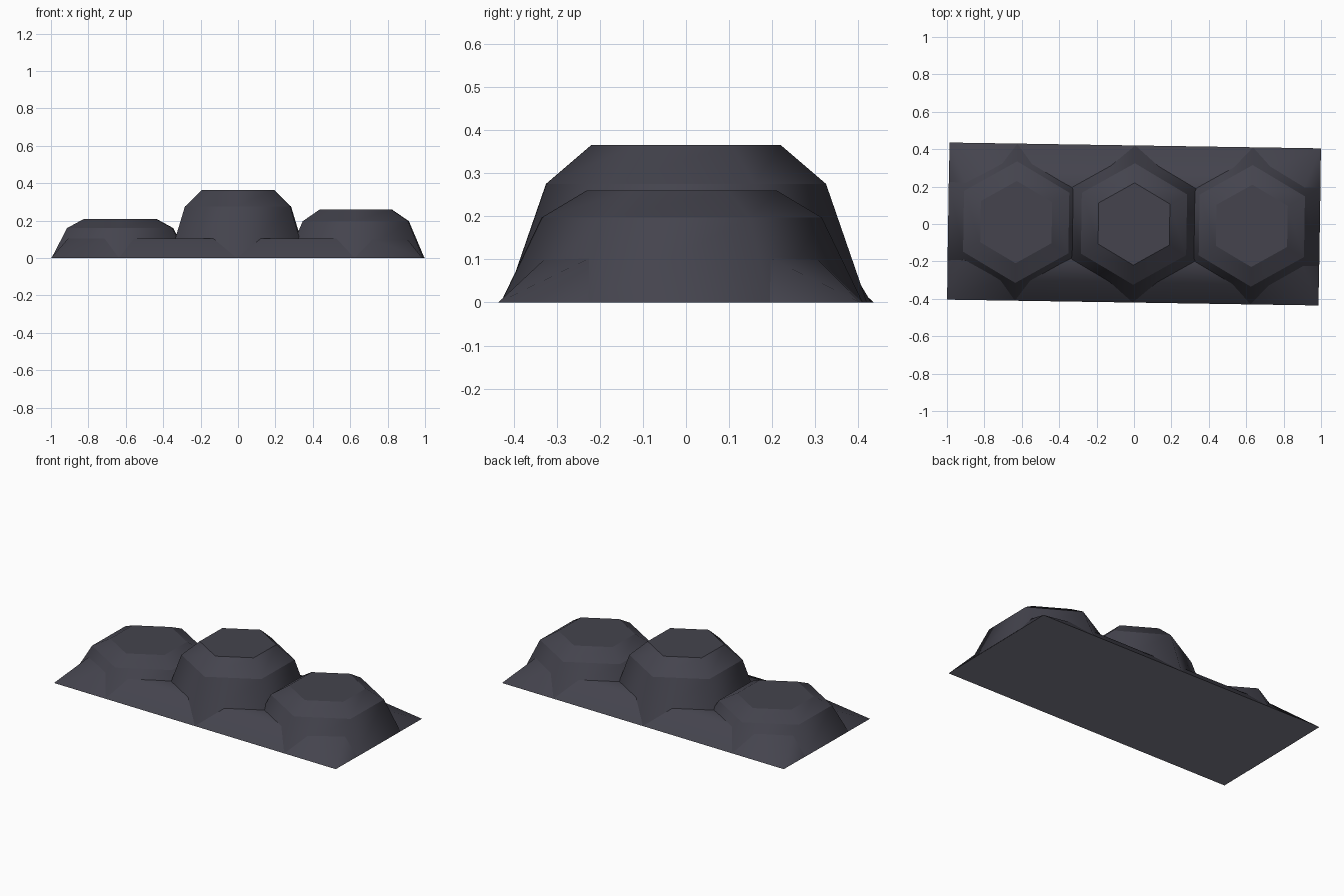
import bpy, math
from mathutils import Matrix

if "Cube" in bpy.data.objects:
    bpy.data.objects.remove(bpy.data.objects["Cube"])


def flat_colour(name, rgb):
    m = bpy.data.materials.new(name)
    m.diffuse_color = (*rgb, 1)
    m.use_nodes = True
    m.node_tree.nodes["Principled BSDF"].inputs["Base Color"].default_value = m.diffuse_color
    return m


DARK = flat_colour("dark_slate_grey", (0.058, 0.057, 0.075))
PALE = flat_colour("mid_slate_grey", (0.21, 0.205, 0.255))
TURN = Matrix.Rotation(math.radians(-0.9), 4, 'Z')  # whole model sits slightly askew
HX, HY, GAP, LEDGE = 0.993, 0.42, 0.63, 0.105


def add_mesh(name, verts, faces, mat=DARK, smooth=True):
    me = bpy.data.meshes.new(name)
    me.from_pydata(verts, [], faces)
    me.transform(TURN)
    me.materials.append(mat)
    for p in me.polygons:
        p.use_smooth = smooth
    ob = bpy.data.objects.new(name, me)
    bpy.context.collection.objects.link(ob)
    return ob


def dome(name, cx, ring_z, top_z):
    # open-bottomed hexagonal dome: foot, shoulder ring, flat cap
    verts = []
    for r, z in ((0.42, 0), (0.325, ring_z), (0.22, top_z)):
        for i in range(6):
            a = math.radians(30 + 60 * i)
            verts.append((cx + r * math.cos(a), r * math.sin(a), z))
    faces = [(6*k + i, 6*k + (i+1) % 6, 6*k + 6 + (i+1) % 6, 6*k + 6 + i)
             for k in range(2) for i in range(6)]
    faces.append(tuple(range(12, 18)))
    ob = add_mesh(name, verts, faces)
    # crisp level rings, walls rounded by shading
    for e in ob.data.edges:
        a, b = e.vertices
        e.use_edge_sharp = a // 6 == b // 6
    return ob


# Domes
dome("left_dome", -GAP, 0.16, 0.21)
dome("middle_dome", 0, 0.275, 0.365)
dome("right_dome", GAP, 0.197, 0.26)

# Flat underside
add_mesh("base", [(-HX, -HY, 0), (-HX, HY, 0), (HX, HY, 0), (HX, -HY, 0)],
         [(0, 1, 2, 3)], PALE, smooth=False)

# Sloped fillers between domes and at the corners, mirrored to all quarters
between = [(0, HY, 0), (0.115, 0.31, LEDGE), (0.325, 0.185, LEDGE),
           (0.565, 0.312, LEDGE), (GAP, HY, 0)]
corner = [(HX, HY, 0), (GAP, HY, 0), (0.705, 0.312, LEDGE),
          (0.905, 0.205, LEDGE), (HX, 0.21, 0)]
for sx, side in ((-1, "left"), (1, "right")):
    for sy, end in ((-1, "front"), (1, "back")):
        for name, pts, faces in (
                ("filler", between, [(0, 1, 3, 4), (1, 2, 3)]),
                ("corner", corner, [(0, 1, 2), (0, 2, 3), (0, 3, 4)])):
            # keep normals pointing up after mirroring
            up = -1 if name == "filler" else 1
            if sx * sy * up < 0:
                faces = [f[::-1] for f in faces]
            add_mesh(f"{end}_{side}_{name}",
                     [(sx * x, sy * y, z) for x, y, z in pts], faces)
